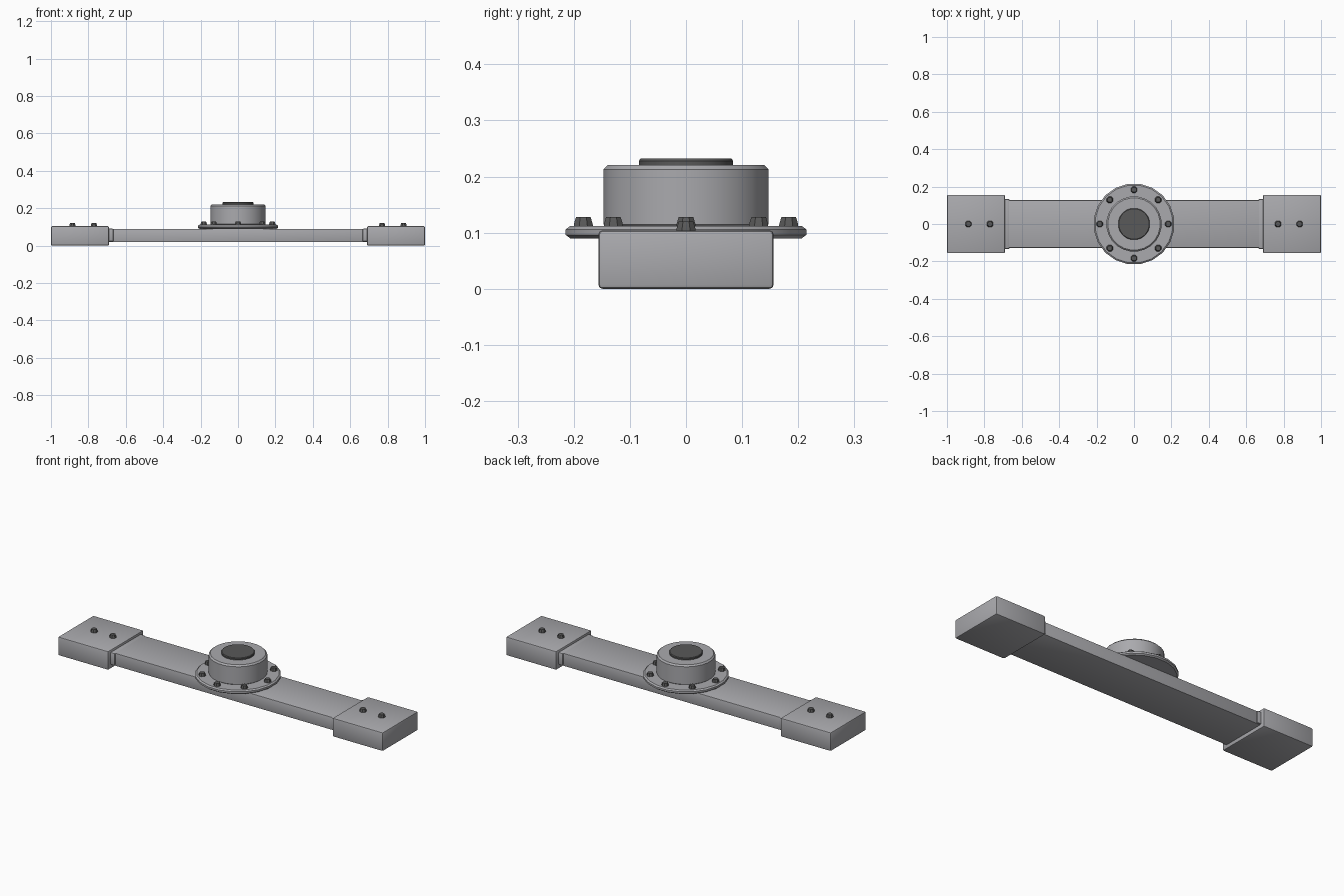
import bpy, bmesh, math

cube = bpy.data.objects.get("Cube")
if cube:
    bpy.data.objects.remove(cube, do_unlink=True)


def material(name, rgb):
    m = bpy.data.materials.new(name)
    m.use_nodes = True
    m.diffuse_color = (*rgb, 1)
    m.node_tree.nodes["Principled BSDF"].inputs["Base Color"].default_value = (*rgb, 1)
    return m


STEEL = material("light grey metal", (0.40, 0.40, 0.42))
DARK = material("dark grey metal", (0.10, 0.10, 0.10))


def finish(bm, name, mat, angle=35):
    bmesh.ops.recalc_face_normals(bm, faces=bm.faces)
    me = bpy.data.meshes.new(name)
    bm.to_mesh(me)
    bm.free()
    me.materials.append(mat)
    ob = bpy.data.objects.new(name, me)
    bpy.context.collection.objects.link(ob)
    bpy.ops.object.select_all(action="DESELECT")
    ob.select_set(True)
    bpy.context.view_layer.objects.active = ob
    bpy.ops.object.shade_smooth_by_angle(angle=math.radians(angle))
    return ob


def box(name, x, y, z, bevel, mat=STEEL):
    """Bevelled box from (min, max) pairs."""
    bm = bmesh.new()
    bmesh.ops.create_cube(bm, size=1)
    for v in bm.verts:
        for i, (lo, hi) in enumerate((x, y, z)):
            v.co[i] = hi if v.co[i] > 0 else lo
    bmesh.ops.bevel(bm, geom=bm.edges[:], offset=bevel, segments=2,
                    profile=0.5, affect="EDGES")
    return finish(bm, name, mat)


def turned(name, profile, sides, mat, at=(0, 0), angle=35):
    """Closed solid of revolution from (radius, height) pairs."""
    bm = bmesh.new()
    rings = []
    for r, z in profile:
        rings.append([bm.verts.new((at[0] + r * math.cos(a), at[1] + r * math.sin(a), z))
                      for a in (math.tau * (k + 0.5) / sides for k in range(sides))])
    for low, high in zip(rings, rings[1:]):
        for k in range(sides):
            n = (k + 1) % sides
            bm.faces.new((low[k], low[n], high[n], high[k]))
    bm.faces.new(rings[0])
    bm.faces.new(rings[-1])
    return finish(bm, name, mat, angle)


def bolt(name, x, y, z):
    turned(name, [(0.019, z - 0.004), (0.018, z + 0.004), (0.014, z + 0.016)],
           8, DARK, (x, y), 20)


# Main beam
box("beam", (-0.75, 0.75), (-0.127, 0.127), (0.02, 0.09), 0.002)

# End blocks, their inner collars and bolts
for side, s in (("left", 1), ("right", -1)):
    def span(a, b):
        return tuple(sorted((s * a, s * b)))
    box(side + "_end_block", span(0.69, 1), (-0.156, 0.156), (0, 0.104), 0.007)
    box(side + "_collar", span(0.666, 0.71), (-0.134, 0.134), (0.022, 0.091), 0.006)
    for i, x in enumerate((0.77, 0.885)):
        bolt(f"{side}_end_bolt_{i + 1}", s * x, 0, 0.104)

# Round mounting flange and hub
turned("flange", [(0.209, 0.09), (0.217, 0.096), (0.217, 0.106), (0.209, 0.112)], 20, STEEL)
turned("hub", [(0.14, 0.108), (0.148, 0.115), (0.148, 0.213), (0.14, 0.221)], 24, STEEL)
turned("hub_cap", [(0.085, 0.215), (0.085, 0.228), (0.082, 0.232)], 20, DARK)

# Ring of flange bolts
for k in range(8):
    a = math.tau * k / 8
    bolt(f"flange_bolt_{k + 1}", 0.183 * math.cos(a), 0.183 * math.sin(a), 0.112)
